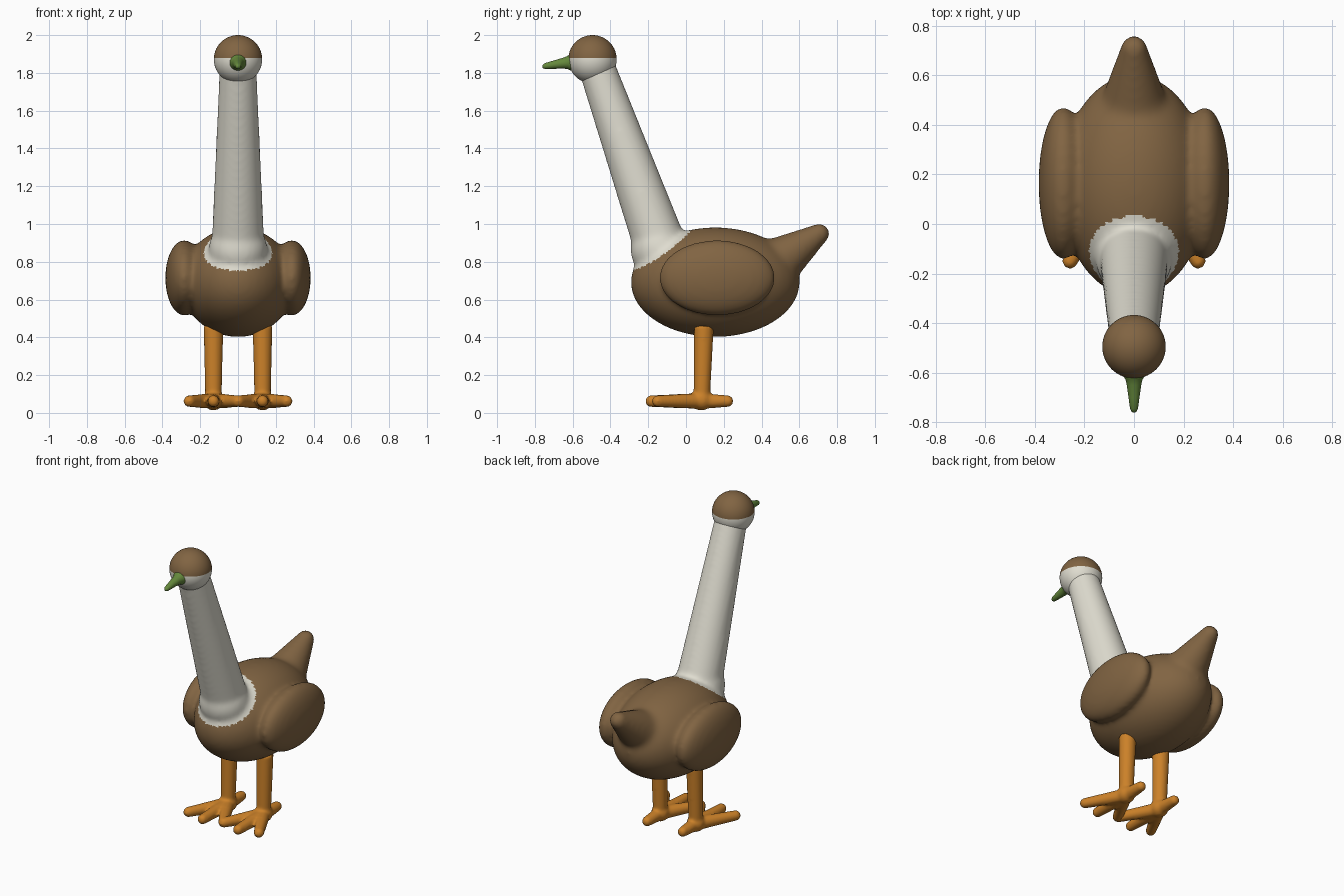
import bpy, bmesh, math
from mathutils import Vector, Matrix

if "Cube" in bpy.data.objects:
    bpy.data.objects.remove(bpy.data.objects["Cube"])


def material(name, rgb):
    m = bpy.data.materials.new(name)
    m.diffuse_color = (*rgb, 1)
    m.use_nodes = True
    m.node_tree.nodes["Principled BSDF"].inputs["Base Color"].default_value = m.diffuse_color
    return m


BROWN = material("brown feathers", (0.22, 0.128, 0.055))
WHITE = material("off white feathers", (0.74, 0.72, 0.63))
ORANGE = material("orange skin", (0.60, 0.22, 0.022))
GREEN = material("green beak", (0.13, 0.25, 0.045))


def ellipsoid(bm, centre, radii, seg=48):
    mat = Matrix.Translation(centre) @ Matrix.Diagonal((*radii, 1))
    bmesh.ops.create_uvsphere(bm, u_segments=seg, v_segments=seg // 2, radius=1, matrix=mat)


def frustum(bm, a, b, ra, rb, seg=40):
    """Tapered cylinder with flat ends from a to b."""
    a, b = Vector(a), Vector(b)
    rot = (b - a).to_track_quat('Z', 'Y').to_matrix().to_4x4()
    bmesh.ops.create_cone(bm, cap_ends=True, segments=seg, radius1=ra, radius2=rb,
                          depth=(b - a).length, matrix=Matrix.Translation((a + b) / 2) @ rot)


def rounded(bm, a, b, ra, rb):
    """Tapered rod with round ends."""
    frustum(bm, a, b, ra, rb)
    ellipsoid(bm, a, (ra,) * 3, 32)
    ellipsoid(bm, b, (rb,) * 3, 32)


def finish(name, bm, mats, voxel=0, smooth=0):
    me = bpy.data.meshes.new(name)
    bm.to_mesh(me)
    bm.free()
    ob = bpy.data.objects.new(name, me)
    bpy.context.collection.objects.link(ob)
    bpy.ops.object.select_all(action='DESELECT')
    ob.select_set(True)
    bpy.context.view_layer.objects.active = ob
    if voxel:
        r = ob.modifiers.new("merge", 'REMESH')
        r.mode, r.voxel_size = 'VOXEL', voxel
        s = ob.modifiers.new("soften", 'SMOOTH')
        s.factor, s.iterations = 0.5, smooth
        bpy.ops.object.modifier_apply(modifier=r.name)
        bpy.ops.object.modifier_apply(modifier=s.name)
    ob.data.materials.clear()
    for m in mats:
        ob.data.materials.append(m)
    bpy.ops.object.shade_smooth_by_angle(angle=math.radians(50))
    return ob


# Body, wings, tail and neck blended into one skin
bm = bmesh.new()
ellipsoid(bm, (0, 0.155, 0.692), (0.30, 0.448, 0.29))
for s in (-1, 1):
    ellipsoid(bm, (s * 0.285, 0.165, 0.715), (0.10, 0.308, 0.20))
rounded(bm, (0, 0.46, 0.78), (0, 0.705, 0.948), 0.145, 0.056)
ellipsoid(bm, (0, -0.142, 0.865), (0.155, 0.152, 0.155))
frustum(bm, (0, -0.135, 0.88), (0, -0.485, 1.865), 0.14, 0.096)
body = finish("body_and_neck", bm, [BROWN, WHITE], 0.014, 14)
collar = Vector((0, -0.165, 0.92))
for f in body.data.polygons:
    c = f.center
    f.material_index = int((c - collar).length < 0.203 or (c.z > 0.98 and c.y < -0.02))

# Head with a brown cap cut at a level line
bm = bmesh.new()
ellipsoid(bm, (0, -0.495, 1.872), (0.128,) * 3, 56)
bmesh.ops.bisect_plane(bm, geom=bm.verts[:] + bm.edges[:] + bm.faces[:],
                       plane_co=(0, 0, 1.879), plane_no=(0, 0, 1))
head = finish("head", bm, [BROWN, WHITE])
for f in head.data.polygons:
    f.material_index = int(f.center.z < 1.879)

# Beak: flared, tapering rings along a slightly drooping line
bm = bmesh.new()
profile = [(-0.59, 0.050), (-0.612, 0.045), (-0.628, 0.034), (-0.65, 0.029),
           (-0.70, 0.022), (-0.745, 0.016), (-0.757, 0.010), (-0.761, 0.002)]
n = 24
rings = [[bm.verts.new((r * math.cos(i * math.tau / n), y,
                        1.858 + (y + 0.61) * 0.16 + r * math.sin(i * math.tau / n)))
          for i in range(n)] for y, r in profile]
for p, q in zip(rings, rings[1:]):
    for i in range(n):
        bm.faces.new((p[i], p[(i + 1) % n], q[(i + 1) % n], q[i]))
bm.faces.new(rings[0])
bm.faces.new(rings[-1])
bmesh.ops.recalc_face_normals(bm, faces=bm.faces[:])
finish("beak", bm, [GREEN])

# Legs with splayed toes
for s, side in ((-1, "right"), (1, "left")):
    bm = bmesh.new()
    x = s * 0.13
    frustum(bm, (x, 0.095, 0.46), (x, 0.083, 0.06), 0.052, 0.043)
    ellipsoid(bm, (x, 0.08, 0.068), (0.055, 0.06, 0.055), 32)
    for dx, y in ((-0.128, -0.15), (0, -0.185), (0.128, -0.15), (0, 0.22)):
        rounded(bm, (x, 0.08, 0.063), (x + dx, y, 0.062), 0.042, 0.031)
    finish(side + "_leg", bm, [ORANGE], 0.009, 6)
